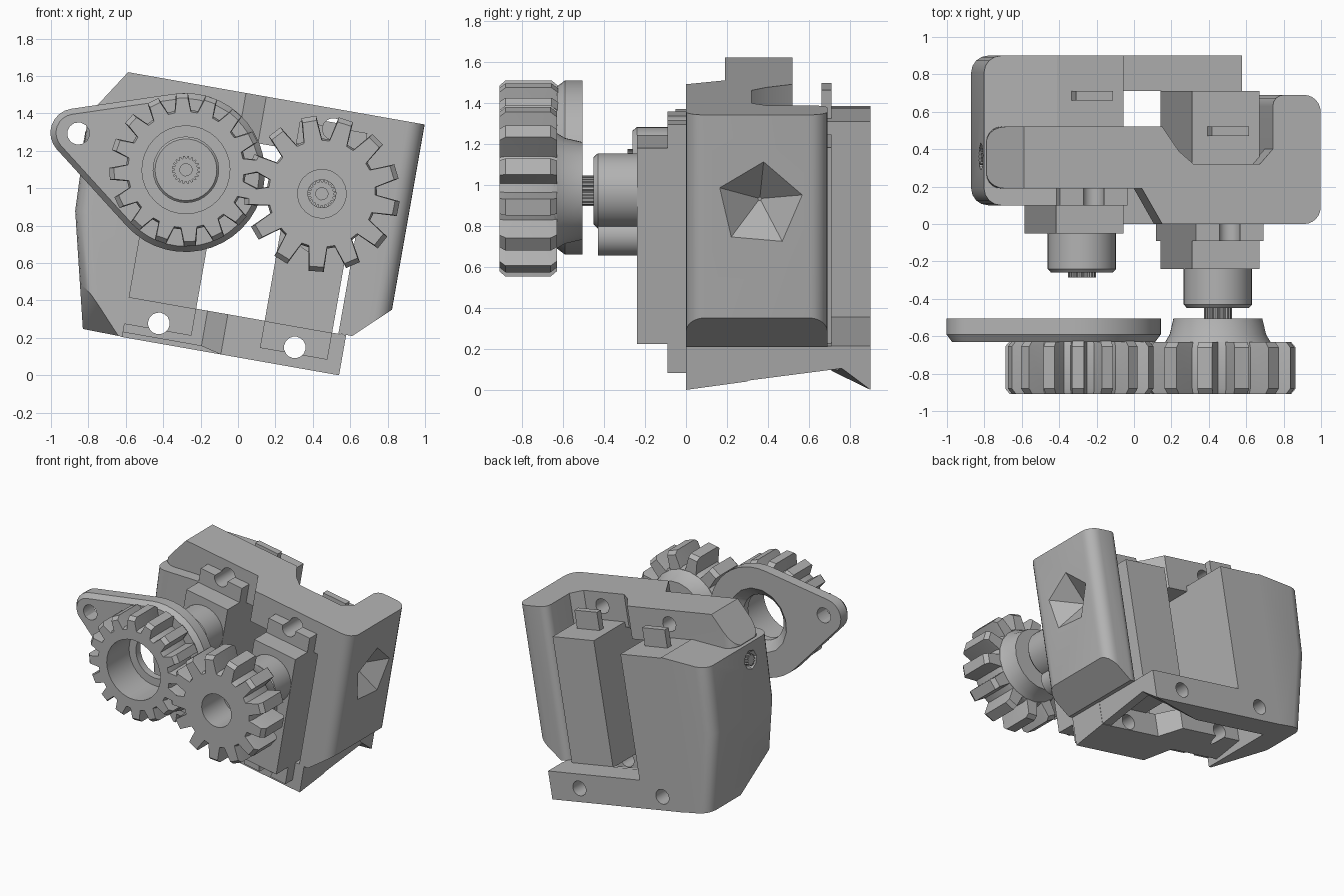
import bpy, bmesh, math
from mathutils import Matrix, Vector

cube = bpy.data.objects.get("Cube")
if cube:
    bpy.data.objects.remove(cube, do_unlink=True)

grey = bpy.data.materials.new("plain grey")
grey.use_nodes = True
COL = (0.45, 0.45, 0.45, 1)
grey.diffuse_color = COL
grey.node_tree.nodes["Principled BSDF"].inputs["Base Color"].default_value = COL

# Everything is modelled upright, then the whole assembly leans 10 degrees
TILT = Matrix.Rotation(math.radians(10), 4, 'Y')
PLACE = {'x': lambda a, b, p: (p, a, b),
         'y': lambda a, b, p: (a, p, b),
         'z': lambda a, b, p: (a, b, p)}


def loft(name, rings, axis='y', slices=(), bevel=None, cuts=()):
    """Skin rings of (points, position) along an axis, bevel, slice and cut."""
    bm = bmesh.new()
    loops = [[bm.verts.new(PLACE[axis](a, b, pos)) for a, b in pts] for pts, pos in rings]
    n = len(loops[0])
    for lo, hi in zip(loops, loops[1:]):
        for i in range(n):
            j = (i + 1) % n
            bm.faces.new((lo[i], lo[j], hi[j], hi[i]))
    bm.faces.new(loops[0])
    bm.faces.new(loops[-1])
    bmesh.ops.recalc_face_normals(bm, faces=bm.faces)
    if bevel:
        rule, width, seg = bevel
        edges = [e for e in bm.edges if rule(e)]
        bmesh.ops.bevel(bm, geom=edges, offset=width, segments=seg, profile=0.5,
                        affect='EDGES', clamp_overlap=True)
    for point, normal in slices:
        geom = bm.verts[:] + bm.edges[:] + bm.faces[:]
        res = bmesh.ops.bisect_plane(bm, geom=geom, plane_co=Vector(point),
                                     plane_no=Vector(normal), clear_outer=True)
        rim = [e for e in res['geom_cut'] if isinstance(e, bmesh.types.BMEdge)]
        bmesh.ops.edgenet_fill(bm, edges=rim)
    bmesh.ops.recalc_face_normals(bm, faces=bm.faces)
    bm.transform(TILT)
    me = bpy.data.meshes.new(name)
    bm.to_mesh(me)
    bm.free()
    ob = bpy.data.objects.new(name, me)
    bpy.context.collection.objects.link(ob)
    me.materials.append(grey)
    for cutter in cuts:
        mod = ob.modifiers.new("cut", 'BOOLEAN')
        mod.operation, mod.solver, mod.object = 'DIFFERENCE', 'EXACT', cutter
        bpy.context.view_layer.objects.active = ob
        bpy.ops.object.modifier_apply(modifier=mod.name)
        bpy.data.objects.remove(cutter, do_unlink=True)
    return ob


def prism(name, pts, p0, p1, axis='y', **kw):
    return loft(name, [(pts, p0), (pts, p1)], axis, **kw)


def rect(a0, a1, b0, b1):
    return [(a0, b0), (a1, b0), (a1, b1), (a0, b1)]


def arc(ca, cb, r, start, end, n):
    """Arc points, angles in degrees, both ends included."""
    return [(ca + r * math.cos(math.radians(start + (end - start) * i / n)),
             cb + r * math.sin(math.radians(start + (end - start) * i / n)))
            for i in range(n + 1)]


def circle(ca, cb, r, n=32, start=0):
    return arc(ca, cb, r, start, start + 360, n)[:-1]


def bore(ca, cb, r, p0, p1, n=24):
    ob = prism("cutter", circle(ca, cb, r, n), p0, p1)
    ob.hide_render = True
    return ob


def pit(ca, cb, r, n, p_open, p_tip, r_tip=0.01, axis='x'):
    """Tapering recess."""
    ob = loft("cutter", [(circle(ca, cb, r, n, 85), p_open),
                         (circle(ca, cb, r_tip, n, 85), p_tip)], axis)
    ob.hide_render = True
    return ob


def teeth(ca, cb, root, tip, count, phase):
    pts = []
    pitch = 360 / count
    for k in range(count):
        for f, r in ((-0.35, root), (-0.20, tip), (0.20, tip), (0.35, root)):
            t = math.radians(phase + (k + f) * pitch)
            pts.append((ca + r * math.cos(t), cb + r * math.sin(t)))
    return pts


LEFT_U, RIGHT_U, SHAFT_V = -0.465, 0.273, 1.034   # servo centres and shaft height
SCREW_V = (0.20, 1.385)


def screw_holes(v):
    return [bore(u, v, 0.058, -0.3, 1.2, 16) for u in (LEFT_U, RIGHT_U)]


# ---- bracket: stepped top beam, two side walls, bottom frame
top_plan = ([(0.49, 0), (-0.11, 0), (-0.22, 0.19)]
            + arc(-0.94, 0.27, 0.08, 270, 180, 5) + arc(-0.94, 0.44, 0.08, 180, 90, 5)
            + [(-0.11, 0.52), (-0.02, 0.39), (0.06, 0.32), (0.42, 0.32), (0.49, 0.40)])
prism("top_beam", top_plan, 1.24, 1.494, 'z',
      slices=[((-0.86, 0, 1.494), (-0.2, 0, 0.13))], cuts=screw_holes(SCREW_V[1]))

wall_plan = ([(0.49, 0)] + arc(0.66, 0.09, 0.09, 270, 360, 6)
             + arc(0.66, 0.60, 0.09, 0, 90, 6) + arc(0.55, 0.63, 0.06, 90, 180, 4))
prism("right_wall", wall_plan, 0.313, 1.494, 'z',
      slices=[((0.565, 0, 0.313), (0.174, 0, -0.183))],
      cuts=[pit(0.36, 1.05, 0.225, 5, 0.76, 0.59)])

left_profile = [(-0.645, 0.096), (-0.86, 0.10), (-1.01, 0.715), (-1.03, 1.225), (-0.645, 1.285)]
prism("left_wall", left_profile, 0.10, 0.90,
      bevel=(lambda e: all(v.co.x < -0.8 for v in e.verts)
             and abs(e.verts[0].co.y - e.verts[1].co.y) < 0.01, 0.09, 4),
      slices=[((-0.86, 0.50, 0.10), (-0.112, -0.0532, -0.104))],
      cuts=[pit(0.36, 1.10, 0.09, 8, -1.05, -0.93)])
prism("left_wall_stud", teeth(0.36, 1.10, 0.035, 0.045, 12, 0), -1.03, -0.95, 'x')

front_plan = [(-0.65, 0.19), (-0.22, 0.19), (-0.11, 0), (0.532, 0), (0.532, 0.3),
              (0.0, 0.3), (-0.11, 0.45), (-0.65, 0.45)]
prism("bottom_front_bar", front_plan, 0.094, 0.312, 'z',
      slices=[((0, 0, 0.094), (0, 0.139, -1))], cuts=screw_holes(SCREW_V[0]))
# The back bar is pared away under its free end
prism("bottom_back_bar", rect(-0.65, 0.532, 0.71, 0.90), 0.094, 0.312, 'z',
      slices=[((0.532, 0.9, 0.094), (0.0201, -0.0564, -0.0745))],
      cuts=screw_holes(SCREW_V[0]))
prism("bottom_end_link", [(0.0, 0.10), (0.76, 0.2), (0.80, 0.31), (0.0, 0.31)],
      0.45, 0.53, 'x')

# ---- two servos, the left one set further back
for side, u, dy, tab_y, shaft in (("left", LEFT_U, 0.19, 0.69, 0.025),
                                  ("right", RIGHT_U, 0.0, 0.50, 0.06)):
    w = 0.183
    prism(side + "_servo_body", rect(u - w, u + w, 0.305, 1.28), dy, 0.71 + dy)
    prism(side + "_servo_front", rect(u - w, u + w, 0.308, 1.277), dy - 0.24, dy - 0.08)
    # Mounting flange with open screw slots
    slots = []
    for v, out in zip(SCREW_V, (-0.2, 0.2)):
        slots.append(bore(u, v, 0.058, dy - 0.3, dy + 0.2, 16))
        slot = prism("cutter", rect(u - 0.03, u + 0.03, min(v, v + out), max(v, v + out)),
                     dy - 0.3, dy + 0.2)
        slot.hide_render = True
        slots.append(slot)
    prism(side + "_servo_flange", rect(u - w, u + w, 0.165, 1.395), dy - 0.09, dy, cuts=slots)
    # Gearbox tower, side boss and splined shaft
    c = lambda r: circle(u, SHAFT_V, r, 32)
    loft(side + "_servo_tower", [(c(0.183), dy - 0.24), (c(0.183), dy - 0.43), (c(0.165), dy - 0.45)])
    prism(side + "_servo_boss", circle(u, SHAFT_V - 0.22, 0.10, 24), dy - 0.24, dy - 0.43)
    prism(side + "_servo_shaft", teeth(u, SHAFT_V, 0.062, 0.075, 20, 0),
          dy - 0.44, dy - 0.45 - shaft,
          cuts=[bore(u, SHAFT_V, 0.033, dy - 0.6, dy - 0.455, 12)])
    # Cable tab on top of the body
    prism(side + "_servo_cable_tab", rect(u - 0.10, u + 0.10, tab_y - 0.03, tab_y + 0.02),
          1.27, 1.42, 'z')


# ---- gears, separated from the shafts along their axis
def gear(name, u, count, phase, root, tip, y1, cuts):
    big = teeth(u, SHAFT_V, root, tip, count, phase)
    small = teeth(u, SHAFT_V, root - 0.01, tip - 0.025, count, phase)
    return loft(name, [(small, -0.91), (big, -0.88), (big, y1 - 0.03), (small, y1)], cuts=cuts)


gear("left_gear", LEFT_U, 16, 103, 0.32, 0.41, -0.625,
     [bore(LEFT_U, SHAFT_V, 0.235, -1.0, -0.5, 32)])
gear("right_gear", RIGHT_U, 13, 82, 0.295, 0.418, -0.63,
     [bore(RIGHT_U, SHAFT_V, 0.13, -1.0, -0.5)])
hub = lambda r: circle(RIGHT_U, SHAFT_V, r, 20)
loft("right_gear_hub", [(hub(0.29), -0.64), (hub(0.26), -0.59), (hub(0.24), -0.505)],
     cuts=[bore(RIGHT_U, SHAFT_V, 0.075, -0.7, -0.4)])

# ---- lever arm behind the left gear: two circles joined by tangents
tip_u, tip_v, tip_r, disc_r, disc_v = -1.085, 1.125, 0.13, 0.425, SHAFT_V - 0.015
du, dv = tip_u - LEFT_U, tip_v - disc_v
phi = math.degrees(math.atan2(dv, du))
beta = math.degrees(math.acos((disc_r - tip_r) / math.hypot(du, dv)))


def arm_outline(inset):
    return (arc(LEFT_U, disc_v, disc_r - inset, phi + beta, phi + 360 - beta, 28)
            + arc(tip_u, tip_v, tip_r - inset, phi - beta, phi + beta, 8))


loft("lever_arm", [(arm_outline(0.03), -0.63), (arm_outline(0), -0.59), (arm_outline(0), -0.505)],
     cuts=[bore(LEFT_U, SHAFT_V, 0.175, -1, 0, 32), bore(tip_u + 0.02, tip_v, 0.06, -1, 0, 12),
           pit(LEFT_U, SHAFT_V, 0.26, 16, -0.495, -0.59, 0.16, 'y')])

# Rounded parts shade smoothly, corners stay crisp
for ob in bpy.context.scene.objects:
    ob.select_set(ob.type == 'MESH')
    if ob.type == 'MESH':
        bpy.context.view_layer.objects.active = ob
bpy.ops.object.shade_smooth_by_angle(angle=math.radians(30))
